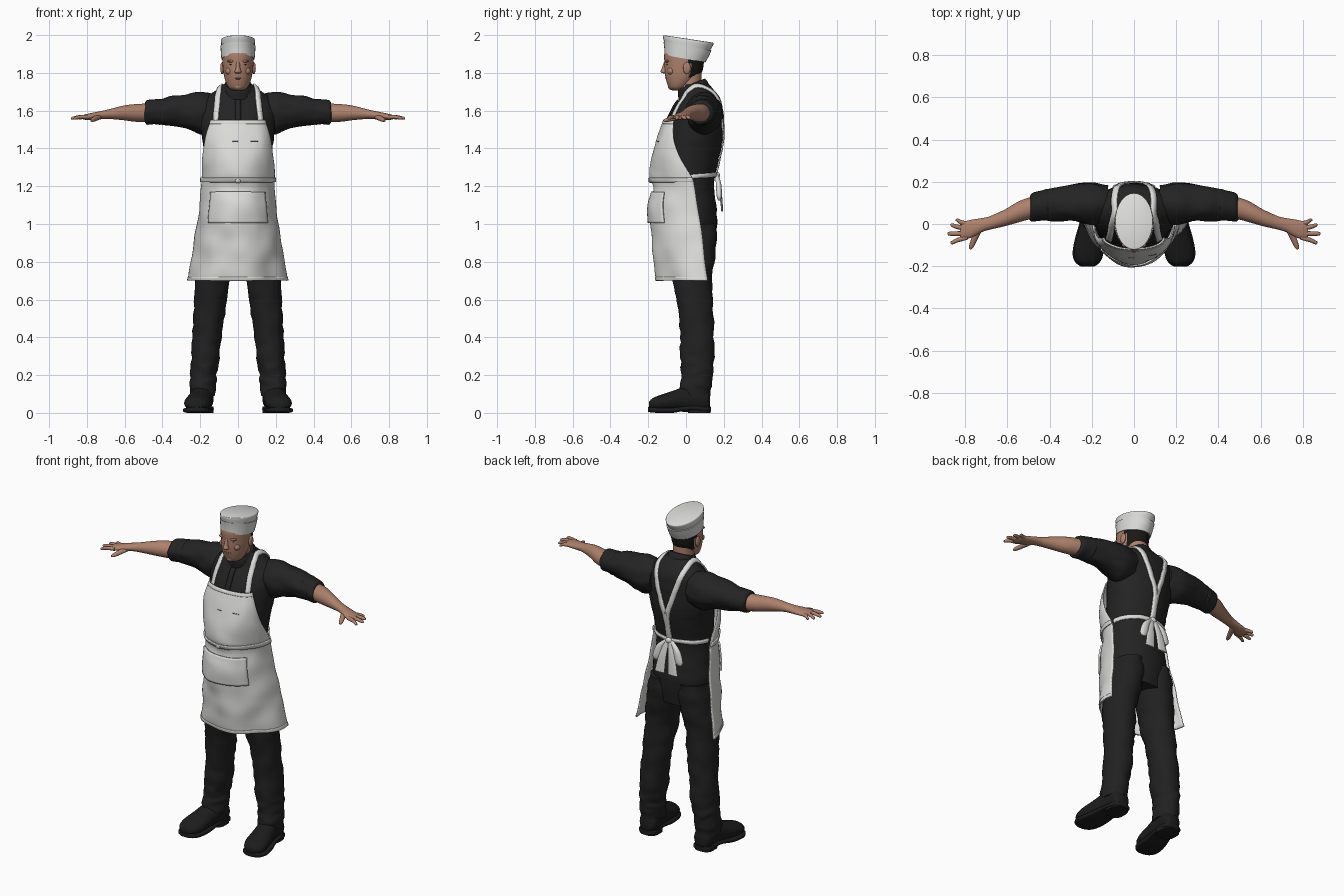
import bpy, bmesh, math
from mathutils import Vector, noise
from mathutils.bvhtree import BVHTree

cube = bpy.data.objects.get("Cube")
if cube:
    bpy.data.objects.remove(cube, do_unlink=True)


def material(name, r, g, b):
    mat = bpy.data.materials.new(name)
    mat.use_nodes = True
    mat.diffuse_color = (r, g, b, 1)
    shader = next(n for n in mat.node_tree.nodes if n.type == 'BSDF_PRINCIPLED')
    shader.inputs["Base Color"].default_value = (r, g, b, 1)
    shader.inputs["Roughness"].default_value = .8
    return mat


WHITE = material("white cloth", .72, .72, .7)
BLACK = material("black shirt", .017, .017, .017)
TROUSER = material("dark trousers", .015, .015, .016)
LEATHER = material("black leather", .012, .012, .012)
SKIN = material("skin", .42, .22, .15)
LIP = material("lips", .32, .14, .1)
HAIR = material("dark hair", .01, .009, .008)
GREY = material("grey trim", .12, .12, .12)


def finish(name, verts, faces, mat, thickness=0, angle=50):
    """Turn points and faces into a smooth-shaded object."""
    mesh = bpy.data.meshes.new(name)
    mesh.from_pydata(verts, [], faces)
    bm = bmesh.new()
    bm.from_mesh(mesh)
    bmesh.ops.recalc_face_normals(bm, faces=bm.faces)
    bm.to_mesh(mesh)
    bm.free()
    mesh.materials.append(mat)
    mesh.shade_smooth()
    mesh.set_sharp_from_angle(angle=math.radians(angle))
    obj = bpy.data.objects.new(name, mesh)
    bpy.context.collection.objects.link(obj)
    if thickness:
        solid = obj.modifiers.new("thickness", 'SOLIDIFY')
        solid.thickness = thickness
        solid.offset = 0
    return obj


def smooth_path(keys, steps):
    """Spline through tuples of any length."""
    out = []
    for i in range(len(keys) - 1):
        a, b, c, d = (keys[min(max(j, 0), len(keys) - 1)] for j in range(i - 1, i + 3))
        for k in range(steps):
            t = k / steps
            out.append(tuple(q + t / 2 * (r - p + t * (2 * p - 5 * q + 4 * r - s + t * (3 * (q - r) + s - p)))
                             for p, q, r, s in zip(a, b, c, d)))
    return out + [tuple(keys[-1])]


def grid_faces(rows, cols, closed=False):
    span = cols if closed else cols - 1
    return [(i * cols + j, i * cols + (j + 1) % cols, (i + 1) * cols + (j + 1) % cols, (i + 1) * cols + j)
            for i in range(rows - 1) for j in range(span)]


def loft(name, rings, mat, axis='z', side=1, seg=32, steps=5, power=1, wrinkle=0, slope=0):
    """Skin rings (x, y, z, radius, radius) that lie across the axis."""
    rings = smooth_path(rings, steps)
    verts = []
    for x, y, z, a, b in rings:
        for j in range(seg):
            t = math.tau * j / seg
            c, s = (math.copysign(abs(f) ** power, f) for f in (math.cos(t), math.sin(t)))
            c, s = c * a, s * b
            p = Vector({'z': (x + c, y + s, z + slope * s), 'x': (x, y + c, z + s), 'y': (x + c, y, z + s)}[axis])
            if wrinkle:
                p += noise.noise_vector(Vector((p.x * 12, p.y * 12, p.z * 26))) * wrinkle
            verts.append((p.x * side, p.y, p.z))
    faces = grid_faces(len(rings), seg, True)
    faces += [tuple(range(seg)), tuple(range(len(verts) - seg, len(verts)))]
    return finish(name, verts, faces, mat)


def ball(name, loc, scale, mat):
    bm = bmesh.new()
    bmesh.ops.create_uvsphere(bm, u_segments=20, v_segments=12, radius=1)
    verts = [tuple(l + s * c for l, s, c in zip(loc, scale, v.co)) for v in bm.verts]
    faces = [tuple(v.index for v in f.verts) for f in bm.faces]
    bm.free()
    return finish(name, verts, faces, mat)


# Shirt body
torso = loft("shirt_body", [(0, .05, .86, .13, .095), (0, .035, 1, .178, .13), (0, .02, 1.1, .175, .14),
             (0, .012, 1.22, .165, .138), (0, .02, 1.35, .175, .155), (0, .037, 1.45, .19, .156),
             (0, .048, 1.55, .2, .145), (0, .063, 1.62, .195, .125), (0, .072, 1.67, .165, .105),
             (0, .065, 1.71, .115, .085), (0, .05, 1.74, .075, .07)], BLACK, wrinkle=.004)
surface = BVHTree.FromPolygons([v.co.copy() for v in torso.data.vertices],
                               [tuple(p.vertices) for p in torso.data.polygons])


def ribbon(name, points, width, mat, side=1, lift=.006):
    """Cloth band that hugs the shirt body."""
    path = [Vector((x * side, y, z)) for x, y, z in smooth_path(points, 8)]
    verts = []
    for i, p in enumerate(path):
        along = path[min(i + 1, len(path) - 1)] - path[max(i - 1, 0)]
        loc, normal = surface.find_nearest(p)[:2]
        across = along.cross(normal).normalized() * width / 2
        for k in (-1, 0, 1):
            spot, n = surface.find_nearest(loc + across * k)[:2]
            verts.append(spot + n * lift)
    return finish(name, verts, grid_faces(len(path), 3), mat, .008)


loft("shirt_collar", [(0, .045, 1.69, .086, .084), (0, .035, 1.725, .079, .078), (0, .03, 1.742, .07, .07)],
     BLACK, slope=.4)
ribbon("shirt_placket", [(0, -.05, 1.66), (0, -.08, 1.6), (0, -.1, 1.53)], .03, BLACK, lift=.004)

# Head and neck
loft("neck", [(0, .035, 1.64, .062, .07), (0, .022, 1.7, .058, .062), (0, .02, 1.8, .06, .062)], SKIN)
head = loft("head", [(0, -.05, 1.707, .025, .022), (0, -.043, 1.722, .05, .048), (0, -.028, 1.76, .068, .077),
            (0, -.015, 1.8, .077, .098), (0, -.01, 1.85, .082, .104), (0, -.01, 1.9, .083, .105),
            (0, 0, 1.94, .08, .1)], SKIN)
head.data.materials.append(HAIR)
for face in head.data.polygons:
    if face.center.y > .02 and face.center.z > 1.775:
        face.material_index = 1
loft("nose", [(0, -.105, 1.797, .012, .012), (0, -.115, 1.805, .018, .02), (0, -.113, 1.825, .012, .015),
              (0, -.106, 1.86, .009, .01)], SKIN)
ball("chin", (0, -.078, 1.728), (.024, .018, .018), SKIN)
ball("upper_lip", (0, -.103, 1.774), (.024, .007, .004), LIP)
ball("lower_lip", (0, -.099, 1.766), (.021, .008, .005), LIP)
for label, s in (("left", 1), ("right", -1)):
    ball(label + "_ear", (s * .084, .005, 1.825), (.01, .02, .032), SKIN)
    ball(label + "_brow", (s * .034, -.099, 1.862), (.024, .012, .007), SKIN)
    ball(label + "_eye", (s * .033, -.1, 1.845), (.011, .004, .004), HAIR)
    ball(label + "_cheek", (s * .045, -.08, 1.81), (.022, .018, .02), SKIN)

# Cap with a turned-up band
loft("cap_crown", [(0, -.002, 1.89, .084, .108), (0, .005, 1.93, .087, .118), (0, .012, 1.972, .09, .134),
                   (0, .012, 1.98, .084, .128)], WHITE, slope=-.15)
loft("cap_band", [(0, -.005, 1.875, .088, .108), (0, .003, 1.91, .091, .118), (0, .008, 1.942, .093, .127)],
     WHITE, slope=-.18)

# Arms, hands, legs and boots
FINGERS = {"little": (0, .845, .018), "ring": (-.022, .87, -.006),
           "middle": (-.045, .884, -.046), "index": (-.064, .87, -.088)}
for label, s in (("left", 1), ("right", -1)):
    loft(label + "_sleeve", [(.12, .095, 1.59, .085, .095), (.2, .097, 1.587, .097, .108), (.28, .098, 1.595, .088, .09),
         (.36, .096, 1.598, .08, .076), (.43, .09, 1.593, .068, .064)], BLACK, 'x', s, wrinkle=.01)
    loft(label + "_rolled_cuff", [(.4, .092, 1.594, .062, .058), (.41, .092, 1.594, .073, .069),
         (.44, .087, 1.593, .07, .066), (.48, .08, 1.59, .067, .064), (.492, .077, 1.59, .056, .054)],
         BLACK, 'x', s, wrinkle=.005)
    loft(label + "_forearm", [(.46, .084, 1.588, .052, .05), (.54, .06, 1.588, .05, .047), (.61, .03, 1.588, .04, .038),
         (.68, .006, 1.582, .032, .026), (.72, -.005, 1.577, .033, .022), (.77, -.022, 1.57, .042, .019),
         (.81, -.032, 1.566, .042, .014), (.825, -.034, 1.565, .034, .008)], SKIN, 'x', s)
    for finger, (base, tip_x, tip_y) in FINGERS.items():
        mid_x, mid_y = (.8 + tip_x) / 2, (base + tip_y) / 2
        loft(label + "_" + finger + "_finger", [(.79, base, 1.567, .011, .011), (mid_x, mid_y, 1.566, .011, .01),
             (tip_x - .008, tip_y, 1.56, .009, .008), (tip_x, tip_y, 1.558, .003, .003)], SKIN, 'x', s, 12)
    loft(label + "_thumb", [(.735, -.015, 1.57, .022, .014), (.752, -.06, 1.56, .017, .013),
         (.77, -.105, 1.55, .012, .01), (.774, -.12, 1.548, .004, .004)], SKIN, 'y', s, 12)

    loft(label + "_trouser_leg", [(.09, .04, 1, .09, .122), (.113, .042, .85, .1, .114), (.137, .032, .7, .09, .104),
         (.15, .052, .55, .083, .094), (.165, .06, .4, .076, .09), (.175, .06, .27, .073, .088),
         (.184, .058, .2, .067, .084), (.187, .055, .15, .07, .086), (.185, .05, .09, .064, .08)],
         TROUSER, 'z', s, wrinkle=.01)
    loft(label + "_boot", [(.185, .128, .06, .03, .04), (.185, .105, .07, .054, .062), (.19, .03, .078, .058, .074),
         (.205, -.06, .064, .066, .056), (.215, -.13, .052, .07, .045), (.22, -.175, .045, .056, .034),
         (.22, -.197, .04, .028, .018)], LEATHER, 'y', s)
    loft(label + "_sole", [(.185, .132, .02, .03, .012), (.185, .11, .02, .056, .014), (.195, .02, .026, .06, .012),
         (.21, -.07, .014, .07, .014), (.218, -.14, .014, .073, .014), (.22, -.182, .016, .058, .014),
         (.22, -.202, .018, .03, .012)], LEATHER, 'y', s, power=.5)
    loft(label + "_heel", [(.186, .07, 0, .056, .06), (.186, .07, .035, .056, .06)], LEATHER, 'z', s, power=.7)

# Apron: rows of (height, half width, edge depth, front depth)
APRON = smooth_path([(1.55, .14, -.065, -.118), (1.45, .17, -.065, -.152), (1.35, .185, -.03, -.18),
                     (1.25, .19, .03, -.187), (1.2, .19, .045, -.172), (1.1, .2, .06, -.187),
                     (.95, .22, .085, -.182), (.8, .245, .1, -.166), (.7, .26, .115, -.152)], 8)


def apron_patch(name, top, bottom, reach, lift, mat, thickness, rows=40, cols=49, start=None):
    """Piece of cloth lying on the apron, lifted off it."""
    verts = []
    start = -reach if start is None else start
    for i in range(rows):
        z = top + (bottom - top) * i / (rows - 1)
        hi, lo = next((p, q) for p, q in zip(APRON, APRON[1:]) if q[0] <= z + 1e-6)
        t = (hi[0] - z) / (hi[0] - lo[0])
        w, edge, front = (p + (q - p) * t for p, q in zip(hi[1:], lo[1:]))
        for j in range(cols):
            u = start + (reach - start) * j / (cols - 1)
            a = u * math.pi / 2
            fold = .007 * math.sin(u * 11) * max(0, 1.2 - z) + .008 * noise.noise(Vector((u * 3, z * 9, 2)))
            r = 1 + (fold + lift) / .2
            verts.append((w * math.sin(a) * r, edge + (front - edge) * math.cos(a) * r, z))
    return finish(name, verts, grid_faces(rows, cols), mat, thickness)


apron_patch("apron", 1.55, .7, 1, 0, WHITE, .007)
apron_patch("apron_top_hem", 1.55, 1.53, 1, .004, WHITE, .005, 4)
apron_patch("apron_bottom_hem", .72, .7, 1, .003, WHITE, .005, 4)
apron_patch("apron_waist_band", 1.245, 1.222, 1, .007, WHITE, .008, 5)
apron_patch("apron_pocket", 1.17, 1.005, .5, .009, WHITE, .009, 16, 25)
apron_patch("chest_pocket_slot", 1.438, 1.434, 0, .006, GREY, .003, 2, 5, -.1)
apron_patch("chest_pocket_trim", 1.438, 1.434, .4, .006, GREY, .003, 2, 5, .25)
ball("front_knot", (0, -.186, 1.232), (.018, .014, .016), WHITE)

# Apron straps, waist tie and bow at the back
for label, s in (("left", 1), ("right", -1)):
    ribbon(label + "_strap", [(.128, -.09, 1.54), (.118, -.05, 1.65), (.102, .05, 1.74), (.088, .15, 1.69),
           (.05, .2, 1.55), (.008, .2, 1.42), (.004, .18, 1.26)], .03, WHITE, s)
    ribbon(label + "_waist_tie", [(.19, .03, 1.25), (.15, .1, 1.255), (.08, .15, 1.26), (0, .16, 1.26)],
           .024, WHITE, s)
    loft(label + "_bow_tail", [(.01, .165, 1.26, .014, .008), (.03, .182, 1.17, .024, .007),
         (.045, .192, 1.065, .032, .005)], WHITE, 'z', s, 16)
    loft(label + "_bow_loop", [(.012, .162, 1.262, .01, .008), (.055, .172, 1.215, .022, .014),
         (.075, .176, 1.15, .026, .014), (.078, .176, 1.125, .012, .006)], WHITE, 'z', s, 16)
ball("bow_knot", (0, .166, 1.258), (.02, .014, .018), WHITE)
